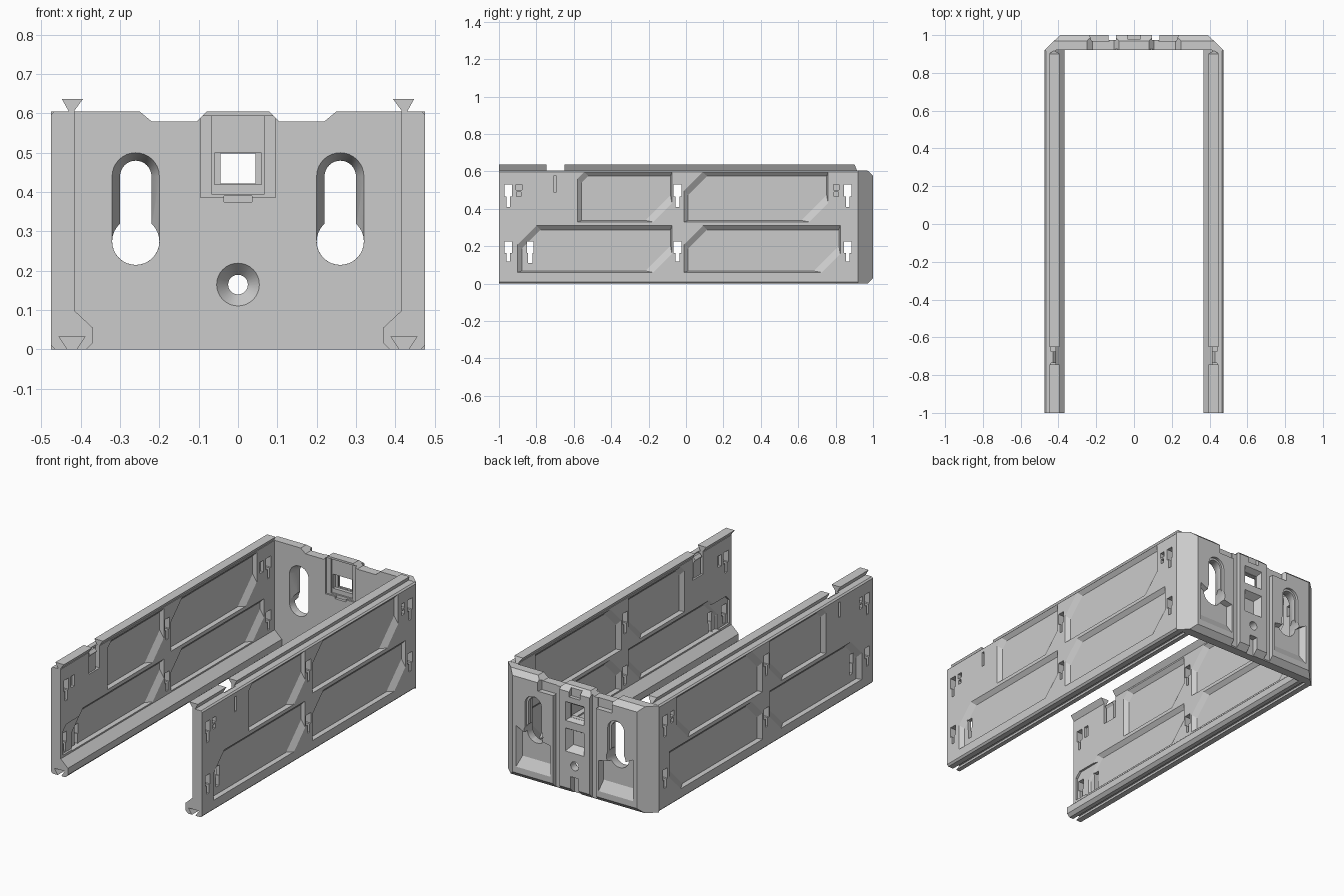
import bpy, bmesh, math

if "Cube" in bpy.data.objects:
    bpy.data.objects.remove(bpy.data.objects["Cube"])


def loft(name, loop_a, a, loop_b=None, b=0.0, axis='Y'):
    """Closed solid between two matching 2D loops lying at depths a and b along an axis."""
    loop_b = loop_b or loop_a
    place = (lambda p, d: (d, p[0], p[1])) if axis == 'X' else (lambda p, d: (p[0], d, p[1]))
    bm = bmesh.new()
    va = [bm.verts.new(place(p, a)) for p in loop_a]
    vb = [bm.verts.new(place(p, b)) for p in loop_b]
    n = len(va)
    bm.faces.new(va)
    bm.faces.new(vb[::-1])
    for i in range(n):
        bm.faces.new((va[i], vb[i], vb[(i + 1) % n], va[(i + 1) % n]))
    bmesh.ops.recalc_face_normals(bm, faces=bm.faces)
    me = bpy.data.meshes.new(name)
    bm.to_mesh(me)
    bm.free()
    ob = bpy.data.objects.new(name, me)
    bpy.context.collection.objects.link(ob)
    return ob


def rect(u0, u1, v0, v1):
    return [(u0, v0), (u1, v0), (u1, v1), (u0, v1)]


def slot(cu, v0, v1, r, n=16):
    """Upright stadium; v0 and v1 are the arc centres."""
    lo = [(cu + r * math.cos(t), v0 + r * math.sin(t))
          for t in (math.pi * (1 + i / n) for i in range(n + 1))]
    hi = [(cu + r * math.cos(t), v1 + r * math.sin(t))
          for t in (math.pi * i / n for i in range(n + 1))]
    return lo + hi


def circle(cu, cv, r, n=32):
    return [(cu + r * math.cos(2 * math.pi * i / n), cv + r * math.sin(2 * math.pi * i / n))
            for i in range(n)]


def panel(u0, u1, v0, v1, tl, br):
    """Rectangle with cut top-left and bottom-right corners."""
    return [(u0, v0), (u1 - br, v0), (u1, v0 + br), (u1, v1), (u0 + tl, v1), (u0, v1 - tl)]


def tee(u, top, mid, low, w=.021, s=.010):
    return [(u - s, low), (u + s, low), (u + s, mid), (u + w, mid),
            (u + w, top), (u - w, top), (u - w, mid), (u - s, mid)]


def carve(ob, cutters):
    for c in cutters:
        c.hide_render = True
        m = ob.modifiers.new('cut', 'BOOLEAN')
        m.operation, m.solver, m.object = 'DIFFERENCE', 'EXACT', c
    dg = bpy.context.evaluated_depsgraph_get()
    me = bpy.data.meshes.new_from_object(ob.evaluated_get(dg))
    ob.modifiers.clear()
    ob.data = me
    for c in cutters:
        bpy.data.objects.remove(c)


def mirror(ob):
    ob.modifiers.new('mirror', 'MIRROR').use_axis = (True, False, False)


# Side wall: section with dovetail rail on top, dovetail groove and inner lip below
section = [(.475, .01), (.465, 0), (.433, 0), (.455, .033), (.389, .033), (.411, 0), (.386, 0),
           (.369, .017), (.369, .055), (.414, .097), (.414, .605), (.416, .607), (.394, .637),
           (.448, .637), (.43, .605), (.467, .605), (.475, .597)]
wall = loft('side_walls', section, -1, b=.92)
cuts = []


def cut(loop, a, b, loop_b=None, axis='X'):
    cuts.append(loft('cutter', loop, a, loop_b, b, axis))


# Sloped panels recessed in both faces of the wall
for y0, y1, z0, z1, tl in [(-.58, -.075, .33, .597, .035), (-.01, .76, .33, .597, .1),
                           (-.90, -.075, .06, .31, .1), (-.01, .825, .06, .31, .1)]:
    for face, step in ((.475, -1), (.414, 1)):
        zb = z0 if step < 0 else max(z0, .105)
        d = .02
        outer = panel(y0, y1, zb, z1, tl, .1)
        floor = panel(y0 + .022, y1 - .008, zb + .008, z1 - .022, tl, .135)
        # extend the opening slightly past the face, keeping the slope
        k = .05
        over = [(p[0] + (p[0] - q[0]) * k, p[1] + (p[1] - q[1]) * k) for p, q in zip(outer, floor)]
        cut(over, face - step * d * k, face + step * d, floor)
# Through slots for screws and hooks
for y in (-.95, -.045, .865):
    cut(tee(y, .53, .465, .41), .3, .5)
    cut(tee(y, .225, .165, .118), .3, .5)
cut(tee(-.833, .225, .165, .11, .017, .013), .3, .5)
cut(rect(-.708, -.692, .49, .575), .43, .5)
for y in (-.893, .803):
    cut(rect(y - .015, y + .015, .5, .53), .455, .5)
    cut(rect(y - .012, y + .012, .465, .49), .455, .5)
    cut(rect(y - .015, y + .015, .465, .53), .38, .43)
# Latch recess, clip notch, rail gap and rail end
cut(panel(-.98, -.80, .11, .275, .03, .0001), .38, .426)
cut(rect(-.745, -.65, .48, .66), .38, .44)
cut(rect(-.745, -.65, .605, .66), .38, .47)
cut([(.90, .64), (.915, .604), (.95, .604), (.95, .66), (.89, .66)], .38, .47)
carve(wall, cuts)
mirror(wall)

# Spring clip standing in the notch, with a hooked head
clip = loft('clips', [(.444, .47), (.444, .6), (.428, .6), (.414, .585), (.424, .57), (.424, .47)],
            -.735, b=-.675)
mirror(clip)

# Back wall: chamfered profile swept across the width
cuts = []
back = loft('back_wall', [(.92, 0), (.97, 0), (1, .03), (1, .578), (.97, .605), (.92, .605)],
            -.475, b=.475, axis='X')


def ycut(loop, a, b, loop_b=None):
    cut(loop, a, b, loop_b, 'Y')


for s in (-1, 1):
    # slanted outer corner (plan triangle as a narrowing solid)
    x0, x1 = s * .475, s * .6
    ycut(rect(x0, x1, -.1, .7), .92, 1.02, rect(s * .37, x1, -.1, .7))
    # dip in the top edge
    ycut([(s * .08, .605), (s * .105, .58), (s * .22, .58), (s * .25, .605),
          (s * .25, .65), (s * .08, .65)], .9, 1.05)
    # keyhole with sloped rim around its neck
    x = s * .26
    ycut(slot(x, .275, .44, .062), .916, .965, slot(x, .275, .44, .04))
    ycut(slot(x, .275, .44, .04), .95, 1.05)
    ycut(circle(x, .275, .06), .9, 1.05)
    # outer keyhole surround and the ramped pocket below it
    ycut(slot(x, .275, .44, .052), .985, 1.05)
    ycut([(s * .15, .06), (s * .37, .06), (s * .37, .30), (s * .31, .27), (s * .15, .24)],
         1.003, .967,
         [(s * .16, .12), (s * .35, .12), (s * .35, .295), (s * .31, .265), (s * .16, .235)])
    # vertical channel beside the centre column
    ycut(rect(s * .095, s * .135, -.1, .7), .975, 1.05)
    ycut(rect(s * .13, s * .225, .53, .7), .97, 1.05, rect(s * .13, s * .25, .53, .7))

# Centre column: stepped frame, window, tab slot, countersunk hole, outer pockets
ycut(rect(-.095, .095, .387, .594), .9, .93)
ycut(rect(-.067, .067, .395, .594), .9, .94)
ycut(rect(-.06, .06, .42, .5), .9, .96)
ycut(rect(-.045, .045, .422, .498), .9, 1.05)
ycut(rect(-.035, .035, .375, .39), .9, .935)
ycut(rect(-.06, .06, .41, .52), 1.003, .97, rect(-.046, .046, .421, .5))
ycut(rect(-.06, .06, .235, .37), 1.003, .96, rect(-.035, .035, .265, .345))
ycut(circle(0, .165, .056), .918, .955, circle(0, .165, .025))
ycut(circle(0, .165, .025), .94, 1.05)
ycut(rect(-.025, .025, -.1, .1), .965, 1.05)
ycut(rect(-.035, .035, .55, .7), .98, 1.05)
carve(back, cuts)

# Smooth the round cuts, keep every crease sharp
bpy.ops.object.select_all(action='DESELECT')
back.select_set(True)
bpy.context.view_layer.objects.active = back
bpy.ops.object.shade_smooth_by_angle(angle=math.radians(25))
